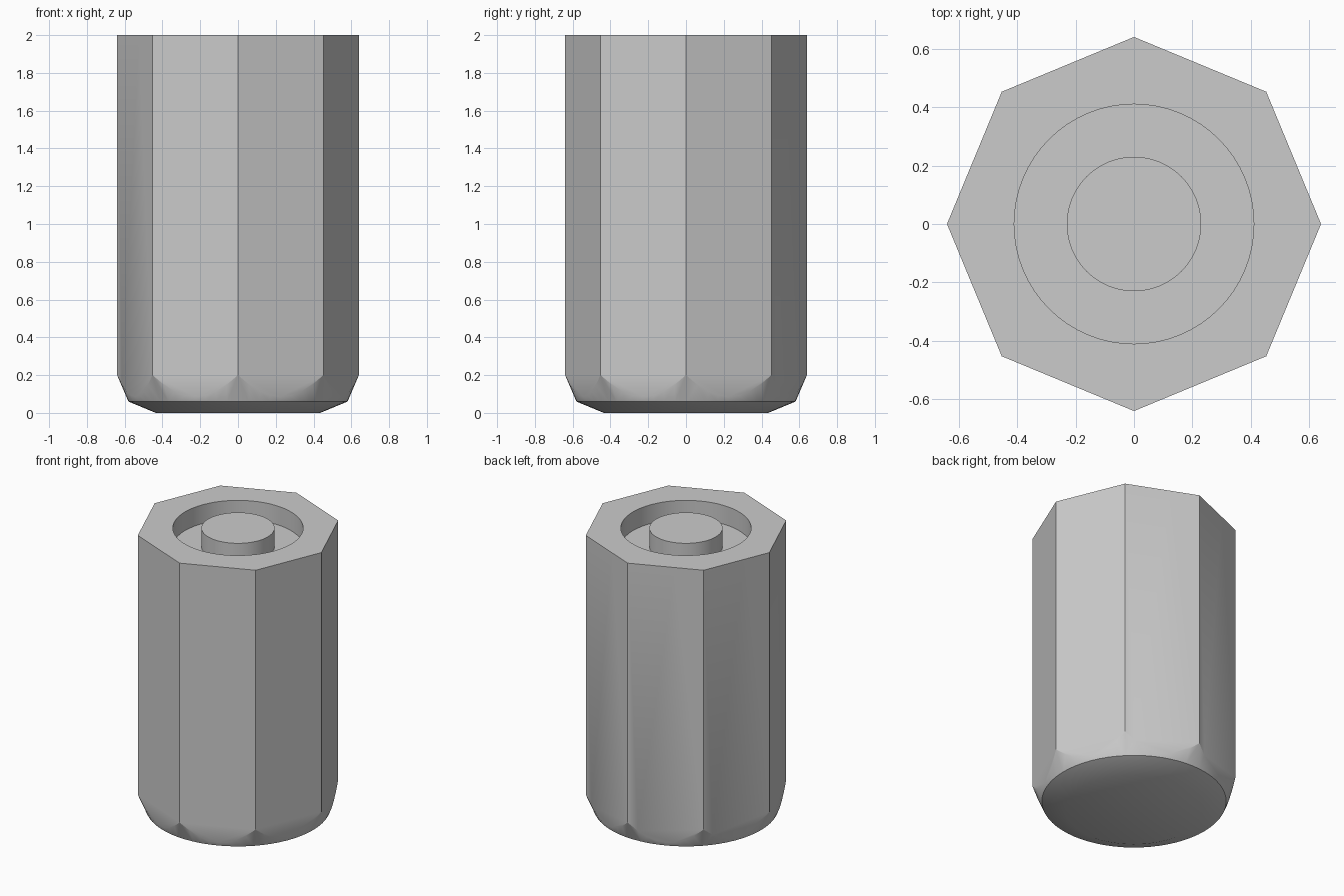
import bpy, bmesh, math
from mathutils import Matrix

cube = bpy.data.objects.get("Cube")
if cube:
    bpy.data.objects.remove(cube, do_unlink=True)

HEIGHT, RADIUS = 2.0, 0.64
RECESS_R, POST_R, RECESS_Z = 0.41, 0.23, 1.87

grey = bpy.data.materials.new("plain grey")
grey.use_nodes = True
colour = (0.6, 0.6, 0.6, 1.0)
grey.diffuse_color = colour
grey.node_tree.nodes["Principled BSDF"].inputs["Base Color"].default_value = colour


def add_object(name, bm):
    bmesh.ops.recalc_face_normals(bm, faces=bm.faces)
    mesh = bpy.data.meshes.new(name)
    bm.to_mesh(mesh)
    bm.free()
    mesh.materials.append(grey)
    obj = bpy.data.objects.new(name, mesh)
    bpy.context.collection.objects.link(obj)
    return obj


def lathe(name, profile, steps):
    bm = bmesh.new()
    verts = [bm.verts.new((r, 0, z)) for r, z in profile]
    edges = [bm.edges.new(pair) for pair in zip(verts, verts[1:])]
    bmesh.ops.spin(bm, geom=verts + edges, cent=(0, 0, 0), axis=(0, 0, 1),
                   angle=math.tau, steps=steps)
    bmesh.ops.remove_doubles(bm, verts=bm.verts, dist=1e-4)
    return add_object(name, bm)


# Turned body: tapered foot, chamfer, ring recess and centre post
body = lathe("octagonal_body", [
    (0, 0), (0.435, 0), (0.58, 0.06), (0.70, 0.34), (0.70, HEIGHT),
    (RECESS_R, HEIGHT), (RECESS_R, RECESS_Z), (POST_R, RECESS_Z),
    (POST_R, HEIGHT), (0, HEIGHT)], 64)

# Eight-sided prism that trims the flats, with corners on the axes
bm = bmesh.new()
bmesh.ops.create_cone(bm, cap_ends=True, segments=8, radius1=RADIUS,
                      radius2=RADIUS, depth=HEIGHT + 0.4,
                      matrix=Matrix.Translation((0, 0, HEIGHT / 2)))
prism = add_object("octagon_cutter", bm)
prism.hide_render = True

trim = body.modifiers.new("flats", 'BOOLEAN')
trim.operation = 'INTERSECT'
trim.solver = 'EXACT'
trim.object = prism

for obj in bpy.context.selected_objects:
    obj.select_set(False)
bpy.context.view_layer.objects.active = body
body.select_set(True)
bpy.ops.object.modifier_apply(modifier=trim.name)
bpy.data.objects.remove(prism, do_unlink=True)
bpy.ops.object.shade_smooth_by_angle(angle=math.radians(30))
